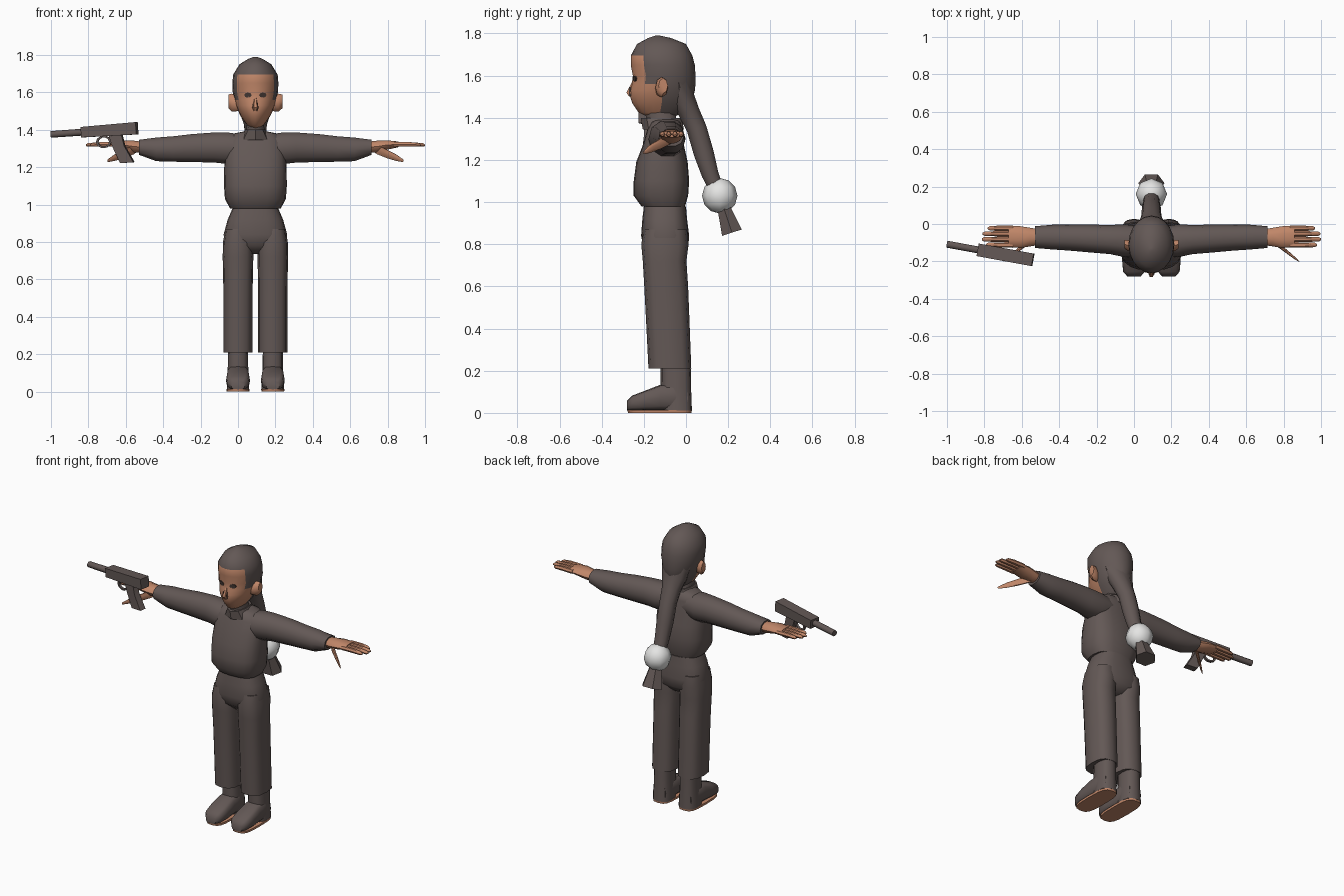
import bpy, bmesh, math
from mathutils import Vector, Matrix

C = 0.093  # x of the body's middle plane
X, Y, Z = Vector((1, 0, 0)), Vector((0, 1, 0)), Vector((0, 0, 1))


def material(name, rgb):
    m = bpy.data.materials.new(name)
    m.diffuse_color = (*rgb, 1)
    return m


DARK = material("dark brown cloth", (0.125, 0.098, 0.092))
SKIN = material("skin", (0.53, 0.24, 0.14))
WHITE = material("white", (0.78, 0.78, 0.77))
EYE = material("eye dark", (0.05, 0.035, 0.03))


def finish(name, bm, mats, rule=None, angle=50):
    bmesh.ops.recalc_face_normals(bm, faces=bm.faces)
    if rule:
        for f in bm.faces:
            f.material_index = rule(f.calc_center_median())
    me = bpy.data.meshes.new(name)
    bm.to_mesh(me)
    bm.free()
    for m in mats:
        me.materials.append(m)
    ob = bpy.data.objects.new(name, me)
    bpy.context.collection.objects.link(ob)
    bpy.ops.object.select_all(action='DESELECT')
    ob.select_set(True)
    bpy.context.view_layer.objects.active = ob
    bpy.ops.object.shade_smooth_by_angle(angle=math.radians(angle))
    return ob


def loft(name, secs, u, v, mats, n=12, power=1.0, rule=None, angle=50, turn=0.0):
    """Skin rings given as (x, y, z, half size along u, half size along v)."""
    bm = bmesh.new()
    rings = []
    for x, y, z, a, b in secs:
        ring = []
        for i in range(n):
            t = 2 * math.pi * (i + turn) / n
            c, s = math.cos(t), math.sin(t)
            c = math.copysign(abs(c) ** power, c)
            s = math.copysign(abs(s) ** power, s)
            ring.append(bm.verts.new(Vector((x, y, z)) + u * a * c + v * b * s))
        rings.append(ring)
    for r, q in zip(rings, rings[1:]):
        for i in range(n):
            j = (i + 1) % n
            bm.faces.new((r[i], r[j], q[j], q[i]))
    bm.faces.new(rings[0])
    bm.faces.new(rings[-1])
    return finish(name, bm, mats, rule, angle)


def upright(rows, cx=C):
    """Rows of z, half width, front y, back y become loft sections."""
    return [(cx, (f + b) / 2, z, w, (b - f) / 2) for z, w, f, b in rows]


# Head with painted hair
def hair_rule(c):
    if c.z > 1.70 or c.y > -0.12:
        return 1
    if c.z > 1.56 and c.y > -0.195:
        return 1
    return 0


loft("head", upright([
    (1.400, 0.025, -0.17, -0.06), (1.425, 0.045, -0.225, -0.02),
    (1.47, 0.078, -0.255, 0.025), (1.50, 0.092, -0.265, 0.035),
    (1.53, 0.105, -0.266, 0.042), (1.56, 0.112, -0.257, 0.045),
    (1.60, 0.121, -0.252, 0.045), (1.65, 0.123, -0.262, 0.042),
    (1.695, 0.119, -0.262, 0.03), (1.75, 0.085, -0.232, 0.00),
    (1.778, 0.04, -0.18, -0.07), (1.79, 0.008, -0.145, -0.125)]),
    X, Y, [SKIN, DARK], n=20, rule=hair_rule)

# Nose
loft("nose", [(C, -0.245, 1.57, 0.008, 0.012), (C, -0.262, 1.52, 0.017, 0.024),
              (C, -0.258, 1.50, 0.012, 0.014)], X, Y, [SKIN], n=6)

# Eyes, nostril lines and ears
for s, side in ((-1, "right"), (1, "left")):
    tilt = Vector((1, s * 0.35, 0)).normalized()
    loft(side + "_eye", [(C + s * 0.04, -0.238, 1.585, 0.021, 0.014),
                         (C + s * 0.04, -0.246, 1.585, 0.021, 0.014)],
         tilt, Z, [EYE], n=8)
    loft(side + "_nose_line", [(C + s * 0.013, -0.262, 1.525, 0.0025, 0.022),
                               (C + s * 0.013, -0.27, 1.525, 0.0025, 0.022)],
         X, Z, [EYE], n=4)
    loft(side + "_ear", [(C + s * 0.085, -0.125, 1.535, 0.022, 0.035),
                         (C + s * 0.125, -0.115, 1.545, 0.03, 0.048),
                         (C + s * 0.145, -0.108, 1.552, 0.022, 0.036)],
         Y, Z, [SKIN], n=8)

# Ponytail, hair tie and tail end
back = Vector((0, 0.95, 0.31))
loft("ponytail", [(C, -0.035, 1.57, 0.10, 0.06), (C, -0.015, 1.49, 0.083, 0.06),
                  (C, 0.012, 1.43, 0.062, 0.054), (C, 0.05, 1.35, 0.053, 0.05),
                  (C, 0.085, 1.23, 0.051, 0.05), (C, 0.115, 1.13, 0.045, 0.042),
                  (C, 0.15, 1.05, 0.04, 0.035)], X, back, [DARK], n=10)
bm = bmesh.new()
bmesh.ops.create_uvsphere(bm, u_segments=8, v_segments=6, radius=0.084,
                          matrix=Matrix.Translation((C, 0.16, 1.03)))
finish("hair_tie", bm, [WHITE])
loft("tail_end", [(C, 0.17, 1.0, 0.035, 0.03), (C, 0.218, 0.855, 0.07, 0.057)],
     X, back, [DARK], n=6)

# Neck and collar
loft("neck", upright([(1.34, 0.065, -0.18, -0.03), (1.38, 0.05, -0.19, -0.04),
                      (1.44, 0.045, -0.20, -0.05)]), X, Y, [DARK], n=10)
loft("collar", upright([(1.345, 0.09, -0.205, -0.01), (1.40, 0.055, -0.215, -0.02)]),
     X, Y, [DARK], n=8)

# Sweater body
loft("sweater", upright([
    (0.978, 0.135, -0.21, -0.005), (1.03, 0.163, -0.248, 0.01),
    (1.10, 0.168, -0.248, 0.015), (1.19, 0.167, -0.236, 0.008),
    (1.27, 0.163, -0.205, -0.01), (1.34, 0.15, -0.185, -0.015),
    (1.38, 0.115, -0.165, -0.025), (1.393, 0.05, -0.14, -0.05)]),
    X, Y, [DARK], n=20, power=0.75)

# Hips
loft("hips", upright([
    (0.98, 0.122, -0.20, 0.0), (0.92, 0.148, -0.207, 0.005),
    (0.84, 0.17, -0.213, 0.015), (0.78, 0.16, -0.20, 0.01),
    (0.735, 0.06, -0.15, -0.03)]), X, Y, [DARK], n=20, power=0.75)

for s, side in ((-1, "right"), (1, "left")):
    def at(d):
        return C + s * d

    # Sleeve
    loft(side + "_sleeve", [
        (at(d), y, z, a, b) for d, y, z, a, b in (
            (0.05, -0.09, 1.305, 0.075, 0.07), (0.14, -0.09, 1.30, 0.088, 0.088),
            (0.22, -0.083, 1.305, 0.078, 0.084), (0.34, -0.077, 1.302, 0.074, 0.078),
            (0.44, -0.073, 1.297, 0.069, 0.071), (0.53, -0.07, 1.295, 0.066, 0.066),
            (0.622, -0.07, 1.306, 0.058, 0.042))],
        Y, Z, [DARK], n=10, power=0.9)

    # Palm, fingers and thumb
    loft(side + "_palm", [
        (at(d), y, z, a, b) for d, y, z, a, b in (
            (0.60, -0.07, 1.307, 0.042, 0.030), (0.65, -0.07, 1.31, 0.05, 0.033),
            (0.70, -0.07, 1.318, 0.058, 0.027), (0.765, -0.067, 1.322, 0.056, 0.016))],
        Y, Z, [SKIN], n=10)
    for k, (y, tip) in enumerate(((-0.112, 0.885), (-0.082, 0.907),
                                  (-0.052, 0.903), (-0.023, 0.875))):
        loft(f"{side}_finger_{k + 1}", [
            (at(0.74), y, 1.321, 0.015, 0.014), (at(0.82), y, 1.322, 0.014, 0.014),
            (at(tip - 0.012), y, 1.319, 0.012, 0.011), (at(tip), y, 1.317, 0.005, 0.005)],
            Y, Z, [SKIN], n=6)
    loft(side + "_thumb", [
        (at(0.65), -0.09, 1.295, 0.03, 0.026), (at(0.70), -0.128, 1.272, 0.026, 0.023),
        (at(0.75), -0.168, 1.252, 0.019, 0.018), (at(0.788), -0.197, 1.235, 0.008, 0.008)],
        Vector((-s * 0.5, 0.86, 0)) , Z, [SKIN], n=8)

    # Trouser leg
    leg = at(0.093)
    loft(side + "_trouser_leg", upright([
        (0.21, 0.078, -0.178, 0.025), (0.45, 0.078, -0.19, 0.016),
        (0.60, 0.079, -0.198, 0.01), (0.72, 0.082, -0.205, 0.002),
        (0.80, 0.08, -0.212, 0.012), (0.87, 0.068, -0.20, 0.005)], leg),
        X, Y, [DARK], n=12, power=0.75)

    # Boot shaft, foot and sole
    loft(side + "_boot_shaft", upright([
        (0.012, 0.06, -0.11, 0.028), (0.12, 0.055, -0.12, 0.024),
        (0.24, 0.053, -0.12, 0.022)], leg), X, Y, [DARK], n=12, power=0.75)
    loft(side + "_boot_foot", [
        (leg, y, 0.012 + h / 2, w, h / 2) for y, h, w in (
            (0.01, 0.10, 0.045), (-0.05, 0.13, 0.058), (-0.12, 0.122, 0.06),
            (-0.19, 0.095, 0.064), (-0.255, 0.07, 0.058), (-0.28, 0.045, 0.036))],
        X, Z, [DARK], n=12, power=0.6)
    loft(side + "_sole", upright([(0.0, 0.061, -0.275, 0.026),
                                  (0.014, 0.062, -0.278, 0.028)], leg),
         X, Y, [SKIN], n=16, power=0.6)

# Pistol: local axis runs from the rear end to the muzzle
rear, muzzle = Vector((-0.54, -0.192, 1.408)), Vector((-1.0, -0.108, 1.375))
aim = (muzzle - rear).normalized()
across = aim.cross(Z).normalized()
up = across.cross(aim)


def gun_part(name, secs, n=4, u=across, v=up, turn=0.5):
    k = math.sqrt(2) if n == 4 else 1
    rows = [(*(rear + aim * l + up * h), a * k, b * k) for l, h, a, b in secs]
    loft(name, rows, u, v, [DARK], n=n, turn=turn)


gun_part("pistol_body", [(0.0, 0.0, 0.034, 0.033), (0.30, 0.0, 0.034, 0.028)])
gun_part("pistol_barrel", [(0.28, 0.0, 0.02, 0.02), (muzzle - rear).length *
         Vector((1, 0, 0, 0)) + Vector((0, 0, 0.02, 0.019))], n=8)
gun_part("pistol_grip", [(0.12, -0.02, 0.02, 0.035), (0.105, -0.09, 0.02, 0.032),
                         (0.065, -0.18, 0.022, 0.036)], v=aim)

# Trigger guard
bm = bmesh.new()
ring = []
mid = rear + aim * 0.185 - up * 0.06
for i in range(10):
    t = 2 * math.pi * i / 10
    out = aim * math.cos(t) + up * math.sin(t) * 0.8
    ring.append([bm.verts.new(mid + out * r + across * w)
                 for r, w in ((0.03, -0.008), (0.042, -0.008), (0.042, 0.008), (0.03, 0.008))])
for i in range(10):
    p, q = ring[i], ring[(i + 1) % 10]
    for j in range(4):
        bm.faces.new((p[j], p[(j + 1) % 4], q[(j + 1) % 4], q[j]))
finish("trigger_guard", bm, [DARK])
